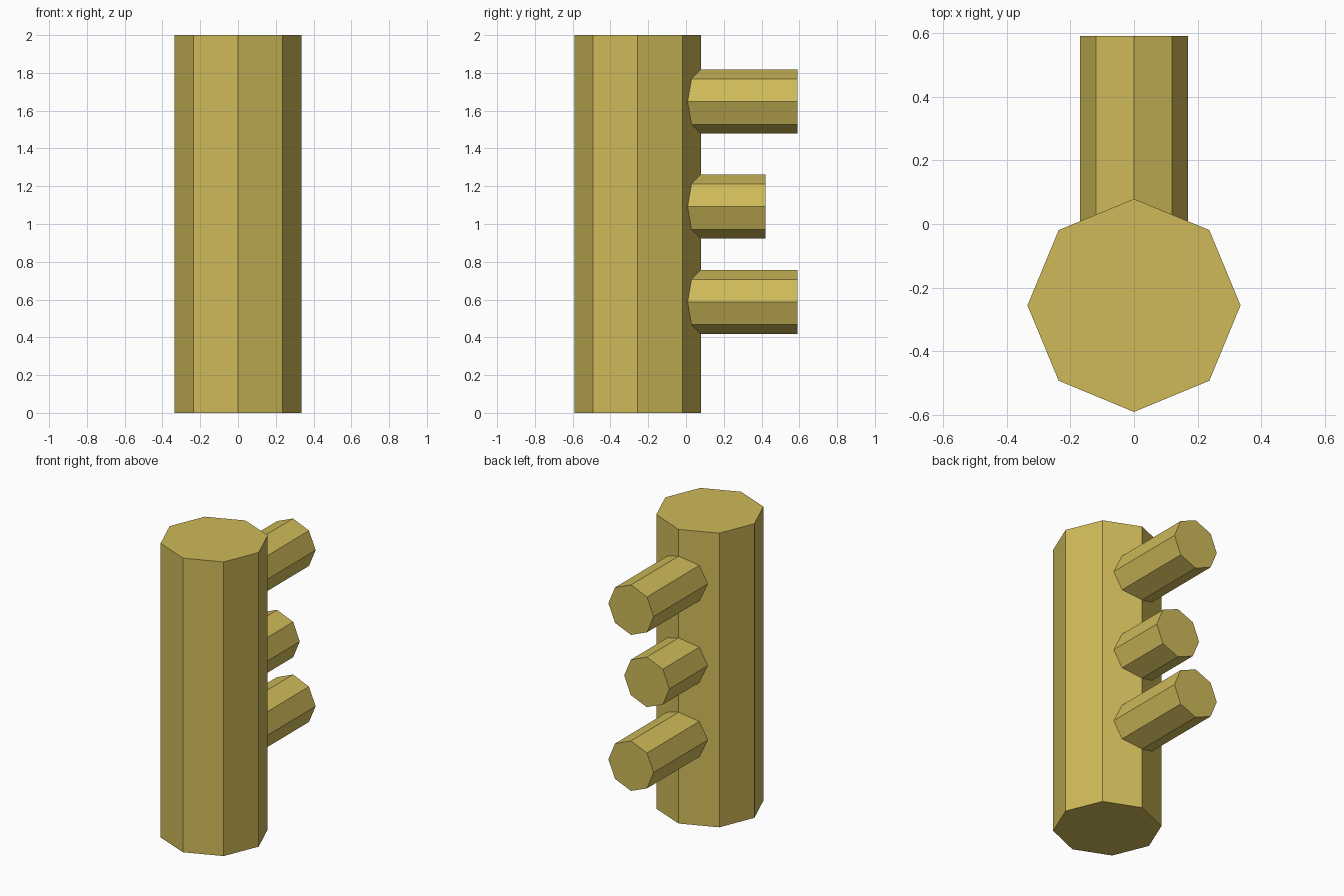
import bpy
import math

if "Cube" in bpy.data.objects:
    bpy.data.objects.remove(bpy.data.objects["Cube"])

mat = bpy.data.materials.new("ochre")
mat.diffuse_color = (0.62, 0.49, 0.1, 1)
mat.use_nodes = True
mat.node_tree.nodes["Principled BSDF"].inputs["Base Color"].default_value = mat.diffuse_color


def octagon_prism(name, radius, length, centre, rotation=(0, 0, 0)):
    bpy.ops.mesh.primitive_cylinder_add(vertices=8, radius=radius, depth=length,
                                        location=centre, rotation=rotation)
    obj = bpy.context.object
    obj.name = name
    obj.data.materials.append(mat)
    return obj


# Upright post
POST_Y = -0.256
octagon_prism("post", 0.335, 2.0, (0, POST_Y, 1.0))

# Three pegs sticking out of the back, rooted inside the post
START_Y = -0.1
for name, z, end_y in (("lower_peg", 0.587, 0.591),
                       ("middle_peg", 1.092, 0.421),
                       ("upper_peg", 1.648, 0.591)):
    octagon_prism(name, 0.17, end_y - START_Y, (0, (START_Y + end_y) / 2, z),
                  (math.radians(90), 0, 0))
